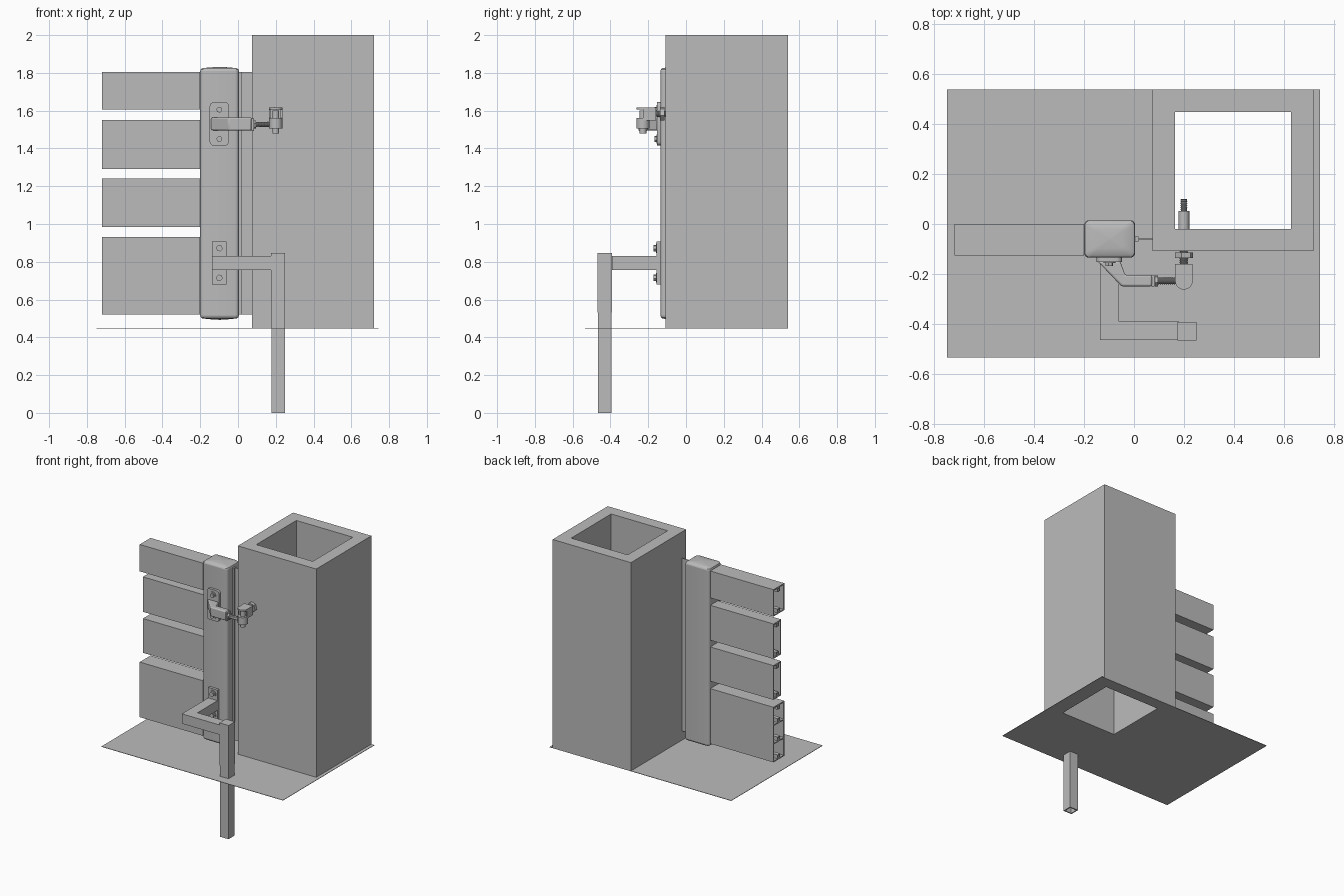
import bpy, bmesh, math
from mathutils import Vector

if "Cube" in bpy.data.objects:
    bpy.data.objects.remove(bpy.data.objects["Cube"], do_unlink=True)

grey = bpy.data.materials.new("plain grey")
grey.use_nodes = True
grey.diffuse_color = (0.5, 0.5, 0.5, 1)
grey.node_tree.nodes["Principled BSDF"].inputs["Base Color"].default_value = (0.5, 0.5, 0.5, 1)


def finish(name, bm, smooth=False, bevel=0):
    bmesh.ops.recalc_face_normals(bm, faces=bm.faces)
    mesh = bpy.data.meshes.new(name)
    bm.to_mesh(mesh)
    bm.free()
    mesh.materials.append(grey)
    ob = bpy.data.objects.new(name, mesh)
    bpy.context.collection.objects.link(ob)
    if bevel:
        mod = ob.modifiers.new("Bevel", "BEVEL")
        mod.width, mod.segments = bevel, 3
    if smooth:
        bpy.ops.object.select_all(action="DESELECT")
        ob.select_set(True)
        bpy.context.view_layer.objects.active = ob
        bpy.ops.object.shade_smooth_by_angle(angle=math.radians(35))
    return ob


def skin(bm, loops, closed=False):
    """Bridge equal-length point loops; cap the ends or join last to first."""
    rings = [[bm.verts.new(p) for p in loop] for loop in loops]
    pairs = list(zip(rings, rings[1:])) + ([(rings[-1], rings[0])] if closed else [])
    for a, b in pairs:
        for i in range(len(a)):
            j = (i + 1) % len(a)
            bm.faces.new((a[i], a[j], b[j], b[i]))
    if not closed:
        bm.faces.new(rings[0])
        bm.faces.new(rings[-1])


def rect(x0, x1, y0, y1):
    return [(x0, y0), (x1, y0), (x1, y1), (x0, y1)]


def prism(name, outline, z0, z1, **kw):
    bm = bmesh.new()
    skin(bm, [[(x, y, z) for x, y in outline] for z in (z0, z1)])
    return finish(name, bm, **kw)


def box(name, x0, x1, y0, y1, z0, z1, **kw):
    return prism(name, rect(x0, x1, y0, y1), z0, z1, **kw)


def hollow(name, outer, inner, lo, hi, axis="z"):
    """Open rectangular tube along z (outlines in xy) or along x (outlines in yz)."""
    def place(p, t):
        return (*p, t) if axis == "z" else (t, *p)
    bm = bmesh.new()
    skin(bm, [[place(p, t) for p in o]
              for o, t in ((outer, lo), (outer, hi), (inner, hi), (inner, lo))], closed=True)
    return finish(name, bm)


def rod(name, start, end, radius, sides=24, pitch=0):
    """Round or hexagonal bar; a pitch gives it thread ridges."""
    a, b = Vector(start), Vector(end)
    d = (b - a).normalized()
    u = d.orthogonal().normalized()
    v = d.cross(u)
    n = max(1, round((b - a).length / pitch) * 2) if pitch else 1
    bm = bmesh.new()
    loops = []
    for k in range(n + 1):
        r = radius * (0.8 if k % 2 else 1) if pitch else radius
        c = a.lerp(b, k / n)
        loops.append([c + r * (u * math.cos(t) + v * math.sin(t))
                      for t in (2 * math.pi * i / sides for i in range(sides))])
    skin(bm, loops)
    return finish(name, bm, smooth=sides > 8)


def round_rect(x0, x1, y0, y1, r, steps=5):
    pts = []
    for q, (cx, cy) in enumerate(rect(x0 + r, x1 - r, y0 + r, y1 - r)):
        for k in range(steps):
            t = math.pi * (1 + q / 2 + k / (steps - 1) / 2)
            pts.append((cx + r * math.cos(t), cy + r * math.sin(t)))
    return pts


# Ground sheet and hollow masonry pillar
cavity = rect(0.165, 0.63, -0.02, 0.45)
hollow("ground_sheet", rect(-0.75, 0.745, -0.535, 0.54), cavity, 0.447, 0.45)
hollow("pillar", rect(0.075, 0.72, -0.108, 0.54), cavity, 0.45, 2.0)

# Gate post with shallow domed caps at both ends
outline = round_rect(-0.2, 0.005, -0.135, 0.015, 0.02)
prism("gate_post", outline, 0.515, 1.81, smooth=True)
for name, z, s in (("post_top_cap", 1.81, 1), ("post_bottom_cap", 0.515, -1)):
    bm = bmesh.new()
    loops = []
    for k, h in ((1, 0), (0.97, 0.009), (0.88, 0.015), (0.5, 0.019), (0.05, 0.022)):
        loops.append([(-0.0975 + (x + 0.0975) * k, -0.06 + (y + 0.06) * k, z + s * h)
                      for x, y in outline])
    skin(bm, loops)
    finish(name, bm, smooth=True)

# Sealing strip between post and pillar
box("strip_holder", 0.003, 0.018, -0.07, -0.05, 0.52, 1.805)
box("sealing_strip", 0.018, 0.075, -0.062, -0.058, 0.52, 1.805)

# Hollow gate boards with inner webs and screw channels
boards = (("top", 1.605, 1.805, -0.127, 0), ("upper", 1.29, 1.55, -0.09, 0),
          ("lower", 0.985, 1.24, -0.09, 0), ("bottom", 0.52, 0.93, -0.127, 2))
wall = 0.008
for label, z0, z1, front, webs in boards:
    hollow(label + "_board", rect(front, 0, z0, z1),
           rect(front + wall, -wall, z0 + wall, z1 - wall), -0.72, -0.2, axis="x")
    box(label + "_board_end", -0.206, -0.2, front + wall, -wall, z0 + wall, z1 - wall)
    shelves = [z0 + (z1 - z0) * (i + 1) / (webs + 1) for i in range(webs)]
    for z in shelves:
        box(label + "_web", -0.72, -0.2, front + wall, -wall, z - 0.004, z + 0.004)
    mid = front / 2
    for z in [z0 + 0.022, z1 - 0.022] + [s + 0.018 for s in shelves]:
        hollow(label + "_screw_channel", rect(mid - 0.015, mid + 0.015, z - 0.015, z + 0.015),
               rect(mid - 0.008, mid + 0.008, z - 0.008, z + 0.008), -0.72, -0.2, axis="x")

# Drop bolt: mounting plate, bent arm, sleeve and hollow rod
box("drop_bolt_plate", -0.137, -0.06, -0.155, -0.133, 0.68, 0.908)
for z in (0.715, 0.872):
    rod("drop_bolt_washer", (-0.0985, -0.155, z), (-0.0985, -0.159, z), 0.026)
    rod("drop_bolt_screw", (-0.0985, -0.159, z), (-0.0985, -0.172, z), 0.018, sides=6)
prism("drop_bolt_arm", [(-0.137, -0.15), (-0.137, -0.465), (0.18, -0.465),
                        (0.18, -0.39), (-0.06, -0.39), (-0.06, -0.15)], 0.757, 0.83)
box("drop_bolt_sleeve", 0.175, 0.25, -0.468, -0.393, 0.532, 0.847)
hollow("drop_bolt_rod", rect(0.177, 0.248, -0.466, -0.395),
       rect(0.185, 0.24, -0.458, -0.403), 0, 0.532)

# Hinge bracket on the post
plate = prism("hinge_plate", round_rect(-0.15, -0.048, 1.415, 1.645, 0.022),
              0.133, 0.153, smooth=True)
plate.rotation_euler.x = math.pi / 2
for z in (1.45, 1.605):
    rod("hinge_washer", (-0.099, -0.153, z), (-0.099, -0.157, z), 0.024)
    rod("hinge_screw", (-0.099, -0.157, z), (-0.099, -0.168, z), 0.016, sides=6)
prism("hinge_arm", [(-0.145, -0.15), (-0.05, -0.25), (0.072, -0.25),
                    (0.072, -0.205), (-0.035, -0.205), (-0.055, -0.15)],
      1.495, 1.565, smooth=True, bevel=0.008)
box("hinge_arm_collar", 0.07, 0.084, -0.251, -0.204, 1.493, 1.56, bevel=0.004)

# Adjusting screw and eye
rod("hinge_lock_nut", (0.084, -0.228, 1.527), (0.096, -0.228, 1.527), 0.023, sides=6)
rod("hinge_thread", (0.09, -0.228, 1.527), (0.17, -0.228, 1.527), 0.015, sides=16, pitch=0.008)
rod("hinge_eye", (0.2, -0.228, 1.505), (0.2, -0.228, 1.55), 0.035)
rod("hinge_pin", (0.2, -0.228, 1.48), (0.2, -0.228, 1.6), 0.018)

# Rounded fork around the eye pin
fork = [(0.235, -0.165), (0.165, -0.165)] + [
    (0.2 - 0.035 * math.cos(t), -0.228 - 0.035 * math.sin(t))
    for t in (math.pi * i / 12 for i in range(13))]
for z in (1.548, 1.605):
    prism("hinge_fork_plate", fork, z, z + 0.012, smooth=True)
for x in (0.165, 0.225):
    box("hinge_fork_side", x, x + 0.01, -0.228, -0.165, 1.55, 1.615)
box("hinge_fork_back", 0.165, 0.235, -0.172, -0.16, 1.548, 1.617)

# Bolt running through the pillar wall
rod("anchor_thread", (0.2, -0.162, 1.583), (0.2, -0.108, 1.583), 0.018, sides=16, pitch=0.008)
rod("anchor_nut", (0.2, -0.137, 1.583), (0.2, -0.115, 1.583), 0.037, sides=6)
rod("anchor_sleeve", (0.2, -0.108, 1.583), (0.2, 0.053, 1.583), 0.022)
rod("anchor_tip", (0.2, 0.05, 1.583), (0.2, 0.1, 1.583), 0.014, sides=16, pitch=0.008)
